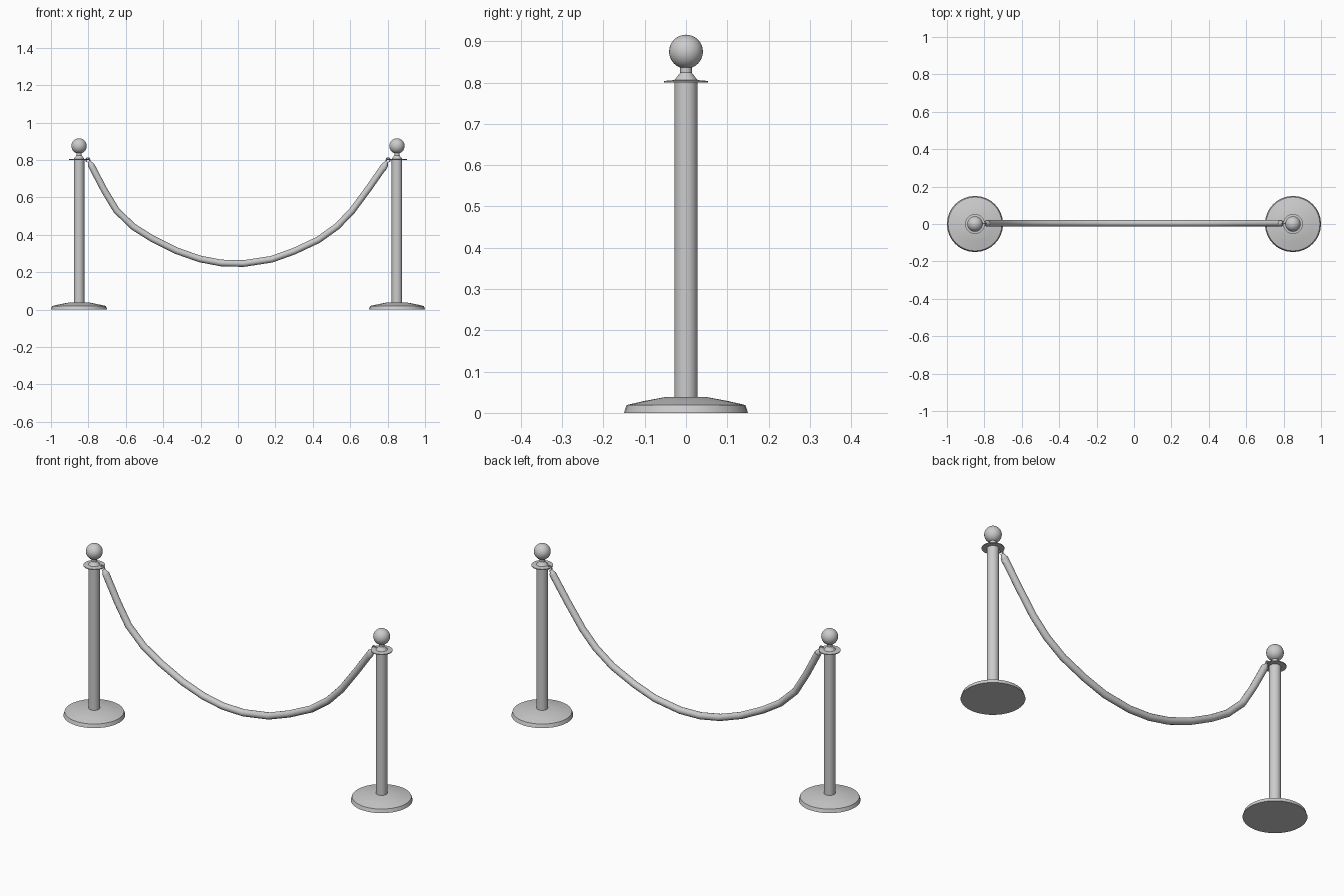
import bpy, bmesh, math

if "Cube" in bpy.data.objects:
    bpy.data.objects.remove(bpy.data.objects["Cube"])

POST_X = 0.85


def finish(obj, angle=30):
    bpy.ops.object.select_all(action='DESELECT')
    obj.select_set(True)
    bpy.context.view_layer.objects.active = obj
    if obj.type == 'CURVE':
        bpy.ops.object.convert(target='MESH')
    bpy.ops.object.shade_smooth_by_angle(angle=math.radians(angle))


def lathe(name, profile, x, sides=32):
    """Spin an (r, z) profile around a vertical axis at x."""
    bm = bmesh.new()
    vs = [bm.verts.new((r, 0, z)) for r, z in profile]
    edges = [bm.edges.new(p) for p in zip(vs, vs[1:])]
    bmesh.ops.spin(bm, geom=vs + edges, cent=(0, 0, 0), axis=(0, 0, 1),
                   angle=2 * math.pi, steps=sides, use_duplicate=False)
    bmesh.ops.remove_doubles(bm, verts=bm.verts, dist=1e-5)
    bmesh.ops.recalc_face_normals(bm, faces=bm.faces)
    mesh = bpy.data.meshes.new(name)
    bm.to_mesh(mesh)
    bm.free()
    obj = bpy.data.objects.new(name, mesh)
    obj.location.x = x
    bpy.context.collection.objects.link(obj)
    finish(obj)


def tube(name, points, radius, res=4):
    """Round tube along points (x, y, z, radius factor)."""
    cu = bpy.data.curves.new(name, 'CURVE')
    cu.dimensions = '3D'
    cu.bevel_depth = radius
    cu.bevel_resolution = res
    cu.use_fill_caps = True
    sp = cu.splines.new('POLY')
    sp.points.add(len(points) - 1)
    for p, (x, y, z, r) in zip(sp.points, points):
        p.co = (x, y, z, 1)
        p.radius = r
    obj = bpy.data.objects.new(name, cu)
    bpy.context.collection.objects.link(obj)
    finish(obj, 40)


base = [(0, 0), (0.15, 0), (0.144, 0.019), (0.10, 0.029), (0.052, 0.038), (0, 0.038)]
pole = [(0, 0.03), (0.028, 0.03), (0.028, 0.802), (0, 0.802)]
collar = [(0, 0.80), (0.053, 0.80), (0.053, 0.804), (0.028, 0.806), (0.014, 0.824),
          (0.014, 0.842), (0, 0.842)]
ball = [(0.041 * math.sin(math.pi * i / 16), 0.875 - 0.041 * math.cos(math.pi * i / 16))
        for i in range(17)]

for side, s in (("left", -1), ("right", 1)):
    # Post parts
    for part, profile in (("base", base), ("pole", pole), ("collar", collar), ("ball", ball)):
        lathe(f"{side}_{part}", profile, s * POST_X)
    # Rope end cap
    tube(f"{side}_rope_cap", [(s * 0.797, 0.003, 0.792, 0.5), (s * 0.792, 0.003, 0.784, 0.6),
                              (s * 0.786, 0.003, 0.774, 1.0), (s * 0.775, 0.003, 0.752, 1.0)], 0.017)
    # Hook over the collar rim
    hook = [(s * (0.803 + 0.010 * math.cos(a)), 0.003, 0.800 + 0.011 * math.sin(a), 1)
            for a in (math.radians(d) for d in range(-60, 221, 20))]
    tube(f"{side}_hook", hook, 0.0035, 2)

# Sagging rope
sag = [(-0.785, 0.772), (-0.715, 0.638), (-0.65, 0.53), (-0.56, 0.443), (-0.46, 0.38),
       (-0.33, 0.315), (-0.205, 0.271), (-0.09, 0.249), (0.03, 0.246), (0.18, 0.269),
       (0.30, 0.312), (0.43, 0.373), (0.53, 0.445), (0.61, 0.528), (0.70, 0.65), (0.785, 0.772)]
tube("rope", [(x, 0.004, z, 1) for x, z in sag], 0.0178)
